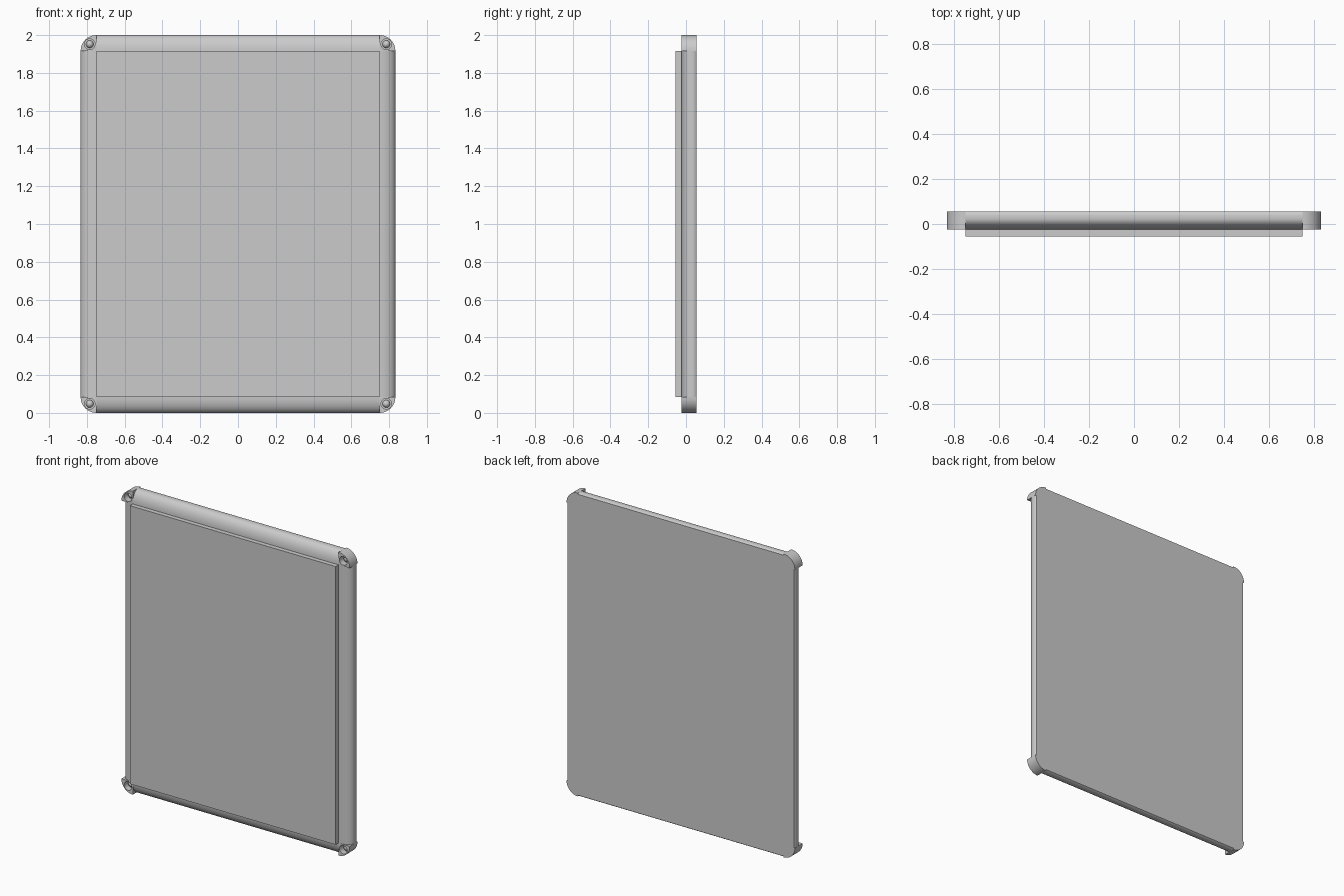
import bpy, bmesh, math
from mathutils import Matrix, Vector

if "Cube" in bpy.data.objects:
    bpy.data.objects.remove(bpy.data.objects["Cube"])

W, R, H = 0.75, 0.083, 2.0        # inner half width, rail width, height
ZC, HZ = H / 2, H / 2 - 0.083     # centre height, inner half height
Y0, Y1 = -0.025, 0.055            # frame front and back


def finish(name, bm, smooth=True):
    bmesh.ops.recalc_face_normals(bm, faces=bm.faces)
    me = bpy.data.meshes.new(name)
    bm.to_mesh(me)
    bm.free()
    ob = bpy.data.objects.new(name, me)
    bpy.context.collection.objects.link(ob)
    if smooth:
        shade(ob)
    return ob


def shade(ob):
    bpy.ops.object.select_all(action='DESELECT')
    ob.select_set(True)
    bpy.context.view_layer.objects.active = ob
    bpy.ops.object.shade_smooth_by_angle(angle=math.radians(35))


def prism(name, pts, vec, smooth=True):
    """Closed outline pushed along a vector."""
    bm = bmesh.new()
    f = bm.faces.new([bm.verts.new(p) for p in pts])
    top = bmesh.ops.extrude_face_region(bm, geom=[f])
    bmesh.ops.translate(bm, vec=vec, verts=[v for v in top['geom'] if isinstance(v, bmesh.types.BMVert)])
    return finish(name, bm, smooth)


def box(name, hx, hz, y0, y1):
    pts = [(-hx, y0, ZC - hz), (hx, y0, ZC - hz), (hx, y0, ZC + hz), (-hx, y0, ZC + hz)]
    return prism(name, pts, (0, y1 - y0, 0), False)


# raised front sheet and the board behind it
box("front_sheet", W, HZ, -0.055, Y0)
box("core_board", W, HZ, Y0, Y1 - 0.004)

# octagonal back sheet
o, c = R - 0.008, 0.0
x, z = W + o, HZ + o
octo = [(W, z), (x, HZ), (x, -HZ), (W, -z), (-W, -z), (-x, -HZ), (-x, HZ), (-W, z)]
prism("back_sheet", [(a, Y1 - 0.004, ZC + b) for a, b in octo], (0, 0.004, 0), False)

# rounded rail section: (outward, y)
arc = [(R * math.sin(t), 0.025 - 0.05 * math.cos(t)) for t in [i * math.pi / 20 for i in range(11)]]
section = arc + [(R, 0.038), (R - 0.002, 0.047), (R - 0.008, Y1), (0, Y1)]
for s, side in ((1, "right"), (-1, "left")):
    prism(side + "_rail", [(s * (W + u), y, ZC - HZ) for u, y in section], (0, 0, 2 * HZ))
for s, side in ((1, "top"), (-1, "bottom")):
    prism(side + "_rail", [(-W, y, ZC + s * (HZ + u)) for u, y in section], (2 * W, 0, 0))

# corner caps, each with a screw recess and a domed screw
for sx in (1, -1):
    for sz in (1, -1):
        tag = ("right" if sx > 0 else "left") + ("_top" if sz > 0 else "_bottom")
        ox, oz = sx * W, ZC + sz * HZ
        quarter = [(0, 0)] + [(R * math.cos(i * math.pi / 24), R * math.sin(i * math.pi / 24)) for i in range(13)]
        cap = prism(tag + "_corner", [(ox + sx * a, Y0, oz + sz * b) for a, b in quarter], (0, Y1 - Y0, 0), False)
        hx, hz = ox + sx * 0.035, oz + sz * 0.035

        bm = bmesh.new()
        bmesh.ops.create_cone(bm, cap_ends=True, segments=24, radius1=0.028, radius2=0.028, depth=0.08,
                              matrix=Matrix.Translation((hx, Y0, hz)) @ Matrix.Rotation(math.pi / 2, 4, 'X'))
        cut = finish(tag + "_cutter", bm, False)
        mod = cap.modifiers.new("recess", 'BOOLEAN')
        mod.operation, mod.object, mod.solver = 'DIFFERENCE', cut, 'EXACT'
        bpy.context.view_layer.objects.active = cap
        bpy.ops.object.modifier_apply(modifier=mod.name)
        bpy.data.objects.remove(cut)
        shade(cap)

        bm = bmesh.new()
        bmesh.ops.create_uvsphere(bm, u_segments=20, v_segments=10, radius=0.02,
                                  matrix=Matrix.Translation((hx, 0.015, hz)))
        finish(tag + "_screw", bm)
